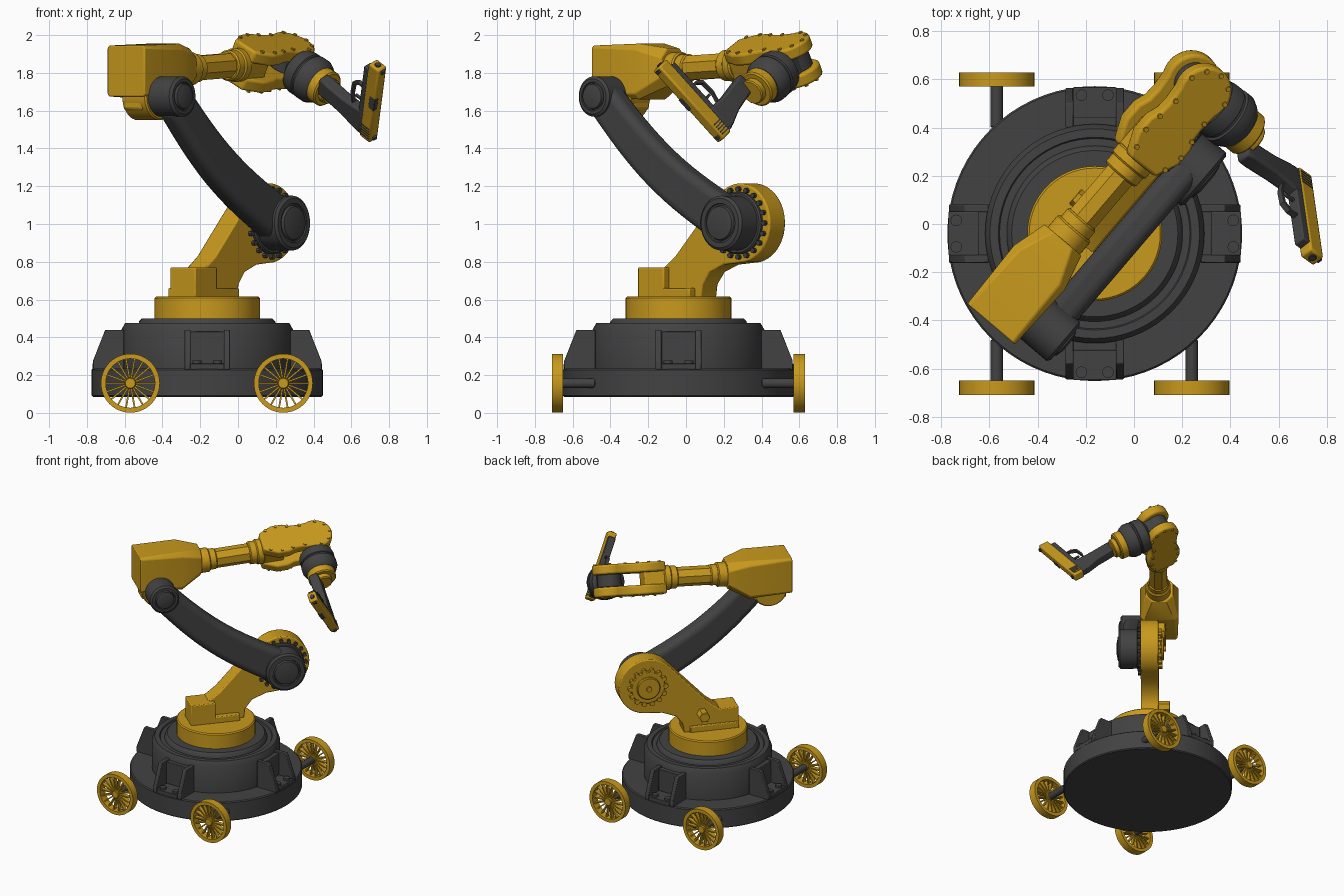
import bpy, bmesh, math
from mathutils import Matrix, Vector
from math import sin, cos, pi, radians

if "Cube" in bpy.data.objects:
    bpy.data.objects.remove(bpy.data.objects["Cube"])

def material(name, col):
    m = bpy.data.materials.new(name)
    m.diffuse_color = col
    m.use_nodes = True
    m.node_tree.nodes["Principled BSDF"].inputs["Base Color"].default_value = m.diffuse_color
    return m
YEL = material("ochre_paint", (0.58, 0.32, 0.012, 1))
DRK = material("dark_metal", (0.055, 0.055, 0.055, 1))
T = lambda x, y, z: Matrix.Translation((x, y, z))
R = lambda deg, ax: Matrix.Rotation(radians(deg), 4, ax)

def finish(name, bm, mat, M, bevel=0, segs=2):
    bmesh.ops.recalc_face_normals(bm, faces=bm.faces)
    bm.transform(M)
    me = bpy.data.meshes.new(name)
    bm.to_mesh(me)
    bm.free()
    me.materials.append(mat)
    ob = bpy.data.objects.new(name, me)
    bpy.context.collection.objects.link(ob)
    if bevel:
        b = ob.modifiers.new("bevel", 'BEVEL')
        b.width, b.segments, b.limit_method = bevel, segs, 'ANGLE'
        b.angle_limit = radians(40)
    bpy.ops.object.select_all(action='DESELECT')
    ob.select_set(True)
    bpy.context.view_layer.objects.active = ob
    bpy.ops.object.shade_smooth_by_angle(angle=radians(32))
    return ob

def loft(name, rings, mat, M, closed=False, bevel=0, segs=2, bm=None):
    own = bm is None
    bm = bm or bmesh.new()
    vs = [[bm.verts.new(p) for p in ring] for ring in rings]
    n = len(vs[0])
    for i in range(len(vs) if closed else len(vs) - 1):
        a, b = vs[i], vs[(i + 1) % len(vs)]
        for j in range(n):
            bm.faces.new((a[j], a[(j + 1) % n], b[(j + 1) % n], b[j]))
    if not closed:
        bm.faces.new(vs[0])
        bm.faces.new(vs[-1])
    if own:
        return finish(name, bm, mat, M, bevel, segs)

def lathe(name, prof, mat, M, n=40, closed=False, bm=None):
    rings = [[(r * cos(2 * pi * k / n), r * sin(2 * pi * k / n), z) for k in range(n)] for r, z in prof]
    return loft(name, rings, mat, M, closed, bm=bm)

def drum(name, r, z0, z1, mat, M, n=40, c=0.008):
    return lathe(name, [(r - c, z0), (r, z0 + c), (r, z1 - c), (r - c, z1)], mat, M, n)

def prism(name, pts, z0, z1, mat, M, bevel=0, segs=2):
    return loft(name, [[(x, y, z) for x, y in pts] for z in (z0, z1)], mat, M, False, bevel, segs)

def box(name, lo, hi, mat, M, bevel=0):
    pts = [(lo[0], lo[1]), (hi[0], lo[1]), (hi[0], hi[1]), (lo[0], hi[1])]
    return prism(name, pts, lo[2], hi[2], mat, M, bevel)

def studs(name, pts, r, z0, z1, mat, M, n=8):
    bm = bmesh.new()
    for x, y in pts:
        loft("", [[(x + r * cos(2 * pi * k / n), y + r * sin(2 * pi * k / n), z) for k in range(n)]
                  for z in (z0, z1)], mat, M, bm=bm)
    return finish(name, bm, mat, M)

def circle_pts(r, n, off=0):
    return [(r * cos(2 * pi * (k + off) / n), r * sin(2 * pi * (k + off) / n)) for k in range(n)]

def arc(cx, cy, r, a0, a1, n):
    return [(cx + r * cos(radians(a0 + (a1 - a0) * k / n)), cy + r * sin(radians(a0 + (a1 - a0) * k / n)))
            for k in range(n + 1)]

# Base drum and turntable
B = T(-0.163, -0.04, 0)
lathe("base_drum", [(.605, .085), (.612, .092), (.612, .228), (.605, .235), (.455, .235), (.455, .44),
                    (.435, .475), (.40, .475), (.395, .465), (.365, .465), (.36, .485), (.345, .5)], DRK, B, 72)
drum("turntable", .28, .49, .615, YEL, B, 56)

# Four buttress pairs with bolted feet
for i in range(4):
    Q = B @ R(90 * i, 'Z')
    for s in (-1, 1):
        prism("buttress_rib", [(.44, .23), (.605, .23), (.605, .275), (.54, .44), (.44, .44)],
              -.016, .016, DRK, Q @ T(0, s * .105, 0) @ R(90, 'X'), .004)
    box("buttress_foot", (.44, -.09, .23), (.608, .09, .262), DRK, Q, .004)
    box("buttress_wall", (.44, -.09, .26), (.485, .09, .43), DRK, Q, .004)
    studs("foot_bolts", [(.575, -.055), (.575, .055)], .024, .26, .278, DRK, Q, 12)

# Four spoked wheels with stub axles
for x in (-.57, .24):
    for s, yc in ((-1, -.68), (1, .60)):
        W = T(x, yc, .157) @ R(-90 * s, 'X')
        lathe("wheel_rim", [(.13, -.03), (.156, -.03), (.156, .03), (.13, .03)], YEL, W, 48, True)
        drum("wheel_hub", .03, -.028, .03, YEL, W, 20, .004)
        bm = bmesh.new()
        for k in range(18):
            bmesh.ops.create_cube(bm, size=1, matrix=R(20 * k, 'Z') @ T(.08, 0, 0) @ Matrix.Diagonal((.11, .009, .03, 1)))
        finish("wheel_spokes", bm, YEL, W)
        drum("axle", .026, -.2, -.02, DRK, W, 16, .004)

# Arm frame: M has x along the arm; S has (along, height, outward)
M = T(-.165, -.045, 0) @ R(49.5, 'Z')
S = M @ R(90, 'X')
SH, EL = Vector((.47, 1.005)), Vector((-.42, 1.675))

# Shoulder bracket
prof = [(-.2, .61), (.2, .61), (.21, .68), (.26, .745), (.36, .785), (.47, .795)]
prof += arc(.47, 1.005, .21, -80, 135, 24) + [(.02, .83), (-.06, .77), (-.2, .77)]
prism("shoulder_bracket", prof, -.085, .045, YEL, S, .008)
box("bracket_foot", (-.2, -.09, .61), (.16, .1, .66), YEL, M, .006)
box("bracket_block", (-.2, -.09, .61), (-.02, .085, .77), YEL, M, .006)
drum("bracket_stub", .04, .06, .165, YEL, M @ T(.07, 0, .75) @ R(-90, 'X'), 6, .004)
back = S @ T(SH.x, SH.y, 0) @ R(180, 'X')
drum("shoulder_flange", .125, .08, .105, YEL, back, 40, .006)
drum("shoulder_boss", .085, .1, .125, YEL, back, 32, .006)
studs("shoulder_back_bolts", circle_pts(.13, 14), .018, .08, .112, YEL, back)
studs("shoulder_centre_bolt", [(0, 0)], .02, .12, .14, YEL, back, 12)
front = S @ T(SH.x, SH.y, 0)
drum("shoulder_ring", .165, .04, .07, DRK, front)
studs("shoulder_bolts", circle_pts(.18, 20), .014, .04, .065, DRK, front)

# Curved lower link with its round joint caps
axis = EL - SH
nrm = Vector((-axis.y, axis.x)).normalized()
if nrm.y > 0:
    nrm = -nrm
low, up = [], []
for k in range(17):
    t = k / 16
    c = SH + axis * t + nrm * (.06 * sin(pi * t))
    h = .125 - .025 * t
    low.append(tuple(c + nrm * h))
    up.append(tuple(c - nrm * h))
prism("lower_link", low + up[::-1], .045, .178, DRK, S, .045, 5)
for nm, c, r, z0, z1 in (("shoulder_cap", SH, .145, .05, .205), ("elbow_cap", EL, .107, .02, .2)):
    lathe(nm, [(r - .008, z0), (r, z0 + .008), (r, z1 - .012), (r - .014, z1), (r * .72, z1), (r * .7, z1 - .008),
               (r * .64, z1 - .008), (r * .6, z1 + .006), (r * .3, z1 + .014)], DRK, S @ T(c.x, c.y, 0), 48)

# Elbow housing
drum("elbow_barrel", .125, -.13, .04, YEL, S @ T(EL.x, EL.y, 0))
box("elbow_web", (-.54, -.01, 1.6), (-.3, .13, 1.72), YEL, M, .02)
def octo(x, hw, z0, z1, c):
    y0, y1 = .085 - hw, .085 + hw
    return [(x, y0 + c, z0), (x, y1 - c, z0), (x, y1, z0 + c), (x, y1, z1 - c),
            (x, y1 - c, z1), (x, y0 + c, z1), (x, y0, z1 - c), (x, y0, z0 + c)]
loft("elbow_housing", [octo(-.56, .13, 1.675, 1.945, .012), octo(-.25, .14, 1.66, 1.955, .03),
                       octo(-.1, .1, 1.73, 1.93, .05)], YEL, M, bevel=.006)

# Forearm, slightly raised toward the wrist
F = M @ T(0, .08, 1.825) @ R(-3, 'Y')
FX = F @ R(90, 'Y')
drum("forearm_collar_rear", .088, -.12, -.03, YEL, FX)
drum("forearm_collar_step", .075, -.04, .02, YEL, FX)
drum("forearm_bar", .07, 0, .32, YEL, FX @ R(22.5, 'Z'), 8, .003)
drum("forearm_collar_front", .082, .26, .32, YEL, FX)
drum("forearm_collar_flange", .09, .31, .365, YEL, FX)

# Forked head, rolled about the forearm
H = F @ T(.75, 0, 0) @ R(27, 'X')
half = arc(0, 0, .118, 0, 115, 12) + [(-.12, .1), (-.17, .103), (-.22, .123), (-.3, .123), (-.4, .075)]
fork = half + [(x, -y) for x, y in half[:0:-1]]
for s in (-1, 1):
    P = H @ (Matrix.Identity(4) if s > 0 else R(180, 'X'))
    prism("fork_plate", fork, .045, .115, YEL, P, .014, 3)
    rim = [(.1 * cos(radians(a)), .1 * sin(radians(a))) for a in (-80, -40, 0, 40, 80)]
    rim += [(x, q * y) for q in (-1, 1) for x, y in ((-.1, .085), (-.19, .095), (-.27, .105), (-.35, .085))]
    studs("fork_bolts", rim, .011, .11, .122, YEL, P)
box("fork_root", (-.4, -.075, -.08), (-.24, .075, .08), YEL, H, .01)

# Wrist
drum("wrist_hub", .085, -.05, .05, DRK, H)
WX = H @ R(90, 'X')
box("wrist_neck", (-.07, -.13, -.044), (.07, 0, .044), DRK, H)
lathe("wrist_body", [(.07, .07), (.118, .11), (.125, .14), (.125, .175), (.117, .18), (.117, .19), (.127, .195),
                     (.127, .235), (.112, .265), (.1, .28)], DRK, WX @ T(-.02, 0, 0), 40)
drum("wrist_collar", .1, .27, .335, YEL, WX @ T(-.025, 0, 0))
drum("wrist_nut", .07, .33, .37, YEL, WX @ T(-.03, 0, 0), 12, .006)

# Hand tool: handle, body, slide and trigger loop; G has z along the barrel, -y outward
G = H @ T(-.07, -.69, 0) @ R(-24, 'Y') @ R(6, 'X')
def slab(y, z0, z1, w):
    return [(-w, y, z0), (w, y, z0), (w, y, z1), (-w, y, z1)]
loft("tool_handle", [slab(.36, -.055, .06, .032), slab(.31, -.05, .055, .036), slab(.18, -.065, .045, .034),
                     slab(.08, -.095, .05, .03), slab(.03, -.1, .06, .028)], DRK, G, bevel=.012)
box("tool_frame", (-.026, .02, -.1), (.026, .062, .36), DRK, G, .006)
box("tool_slide", (-.031, -.05, -.11), (.031, .028, .405), YEL, G, .01)
box("slide_port", (-.033, -.052, .12), (-.005, -.01, .2), DRK, G, .003)
drum("muzzle", .017, .39, .412, DRK, G @ T(0, -.012, 0), 16, .003)
for z in (-.095, .375):
    box("sight", (-.012, -.062, z), (.012, -.045, z + .02), DRK, G, .002)
for k in range(5):
    box("slide_groove", (-.033, -.04, -.09 + .016 * k), (.033, .02, -.083 + .016 * k), DRK, G)
path = [(.05, .2), (.1, .2), (.135, .175), (.14, .1), (.12, .04)]
loft("trigger_guard", [[(sx * .012, y + dy, z + dz) for sx, dy, dz in
                       ((-1, -.006, -.006), (1, -.006, -.006), (1, .006, .006), (-1, .006, .006))]
                       for y, z in path], DRK, G)
box("trigger", (-.007, .055, .095), (.007, .115, .11), DRK, G, .003)
